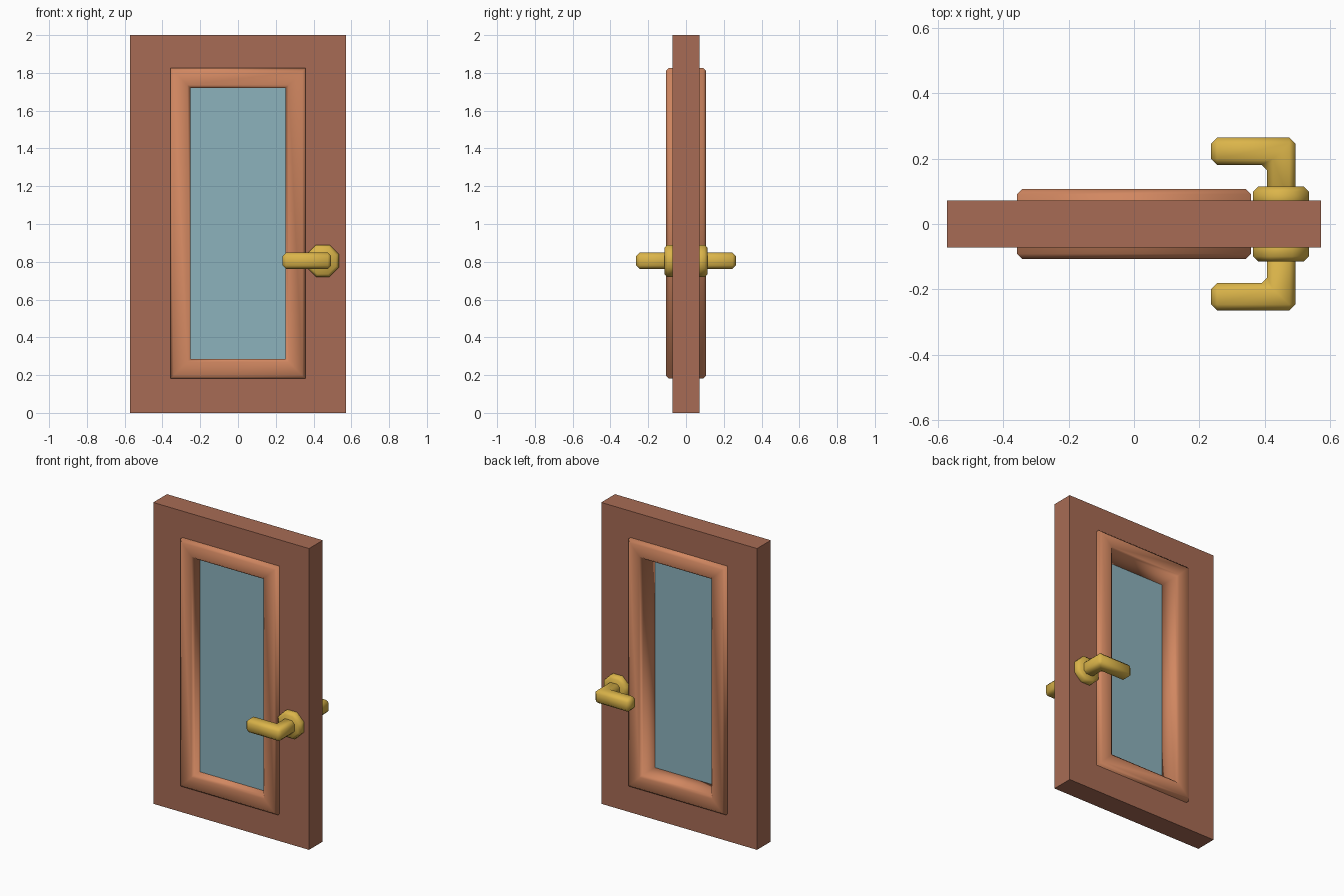
import bpy, bmesh, math
from mathutils import Matrix

if "Cube" in bpy.data.objects:
    bpy.data.objects.remove(bpy.data.objects["Cube"])


def material(name, rgb):
    m = bpy.data.materials.new(name)
    m.diffuse_color = (*rgb, 1)
    m.use_nodes = True
    m.node_tree.nodes["Principled BSDF"].inputs["Base Color"].default_value = m.diffuse_color
    return m


DOOR = material("dark wood", (0.39, 0.148, 0.089))
TRIM = material("light wood", (0.64, 0.243, 0.119))
GLASS = material("glass blue", (0.264, 0.448, 0.507))
BRASS = material("brass", (0.71, 0.46, 0.068))


def finish(bm, name, mat, smooth=False):
    bmesh.ops.recalc_face_normals(bm, faces=bm.faces)
    for f in bm.faces:
        f.smooth = smooth
    me = bpy.data.meshes.new(name)
    bm.to_mesh(me)
    bm.free()
    me.materials.append(mat)
    ob = bpy.data.objects.new(name, me)
    bpy.context.collection.objects.link(ob)
    return ob


def ring(name, mat, half_w, z0, z1, profile, smooth=False):
    """Mitred rectangular frame; profile holds (inset from outer edge, y)."""
    bm = bmesh.new()
    loops = []
    for sx, top in ((-1, 0), (1, 0), (1, 1), (-1, 1)):
        loops.append([bm.verts.new((sx * (half_w - d), y, z1 - d if top else z0 + d))
                      for d, y in profile])
    n = len(profile)
    for i in range(4):
        a, b = loops[i], loops[(i + 1) % 4]
        for j in range(n):
            k = (j + 1) % n
            bm.faces.new((a[j], b[j], b[k], a[k]))
    return finish(bm, name, mat, smooth)


# Door slab with an opening hidden behind the trim
ring("door_slab", DOOR, 0.572, 0, 2,
     [(0, -0.072), (0.27, -0.072), (0.27, 0.072), (0, 0.072)])

# Bevelled trim running through the opening
w, y, c = 0.105, 0.107, 0.016
ring("window_trim", TRIM, 0.357, 0.181, 1.825,
     [(0, c - y), (c, -y), (w - c, -y), (w, c - y),
      (w, y - c), (w - c, y), (c, y), (0, y - c)], True)

# Glass pane
bm = bmesh.new()
bmesh.ops.create_cube(bm, size=1, matrix=Matrix.Translation((0, -0.037, 1.003))
                      @ Matrix.Diagonal((0.53, 0.008, 1.46, 1)))
finish(bm, "glass_pane", GLASS)

# Handle on each face: octagonal rosette plus bevelled L-shaped lever
HX, HZ = 0.449, 0.805
for side, label in ((-1, "front"), (1, "back")):
    bm = bmesh.new()
    rot = Matrix.Rotation(math.pi / 2, 4, 'X') @ Matrix.Rotation(math.pi / 8, 4, 'Z')
    r = 0.085 / math.cos(math.pi / 8)
    bmesh.ops.create_cone(bm, cap_ends=True, segments=8, radius1=r, radius2=r, depth=0.068,
                          matrix=Matrix.Translation((HX, side * 0.08, HZ)) @ rot)
    rim = [e for e in bm.edges if all(v.co.y * side > 0.1 for v in e.verts)]
    bmesh.ops.bevel(bm, geom=rim, offset=0.015, segments=1, affect='EDGES')
    finish(bm, label + "_rosette", BRASS, True)

    bm = bmesh.new()
    outline = [(0.407, 0.05), (0.493, 0.05), (0.493, 0.264),
               (0.236, 0.264), (0.236, 0.181), (0.407, 0.181)]
    base = bm.faces.new([bm.verts.new((px, side * py, HZ - 0.043)) for px, py in outline])
    ext = bmesh.ops.extrude_face_region(bm, geom=[base])
    bmesh.ops.translate(bm, vec=(0, 0, 0.086),
                        verts=[v for v in ext["geom"] if isinstance(v, bmesh.types.BMVert)])
    bmesh.ops.recalc_face_normals(bm, faces=bm.faces)
    bmesh.ops.bevel(bm, geom=bm.edges[:], offset=0.018, segments=1, affect='EDGES')
    finish(bm, label + "_lever", BRASS, True)
